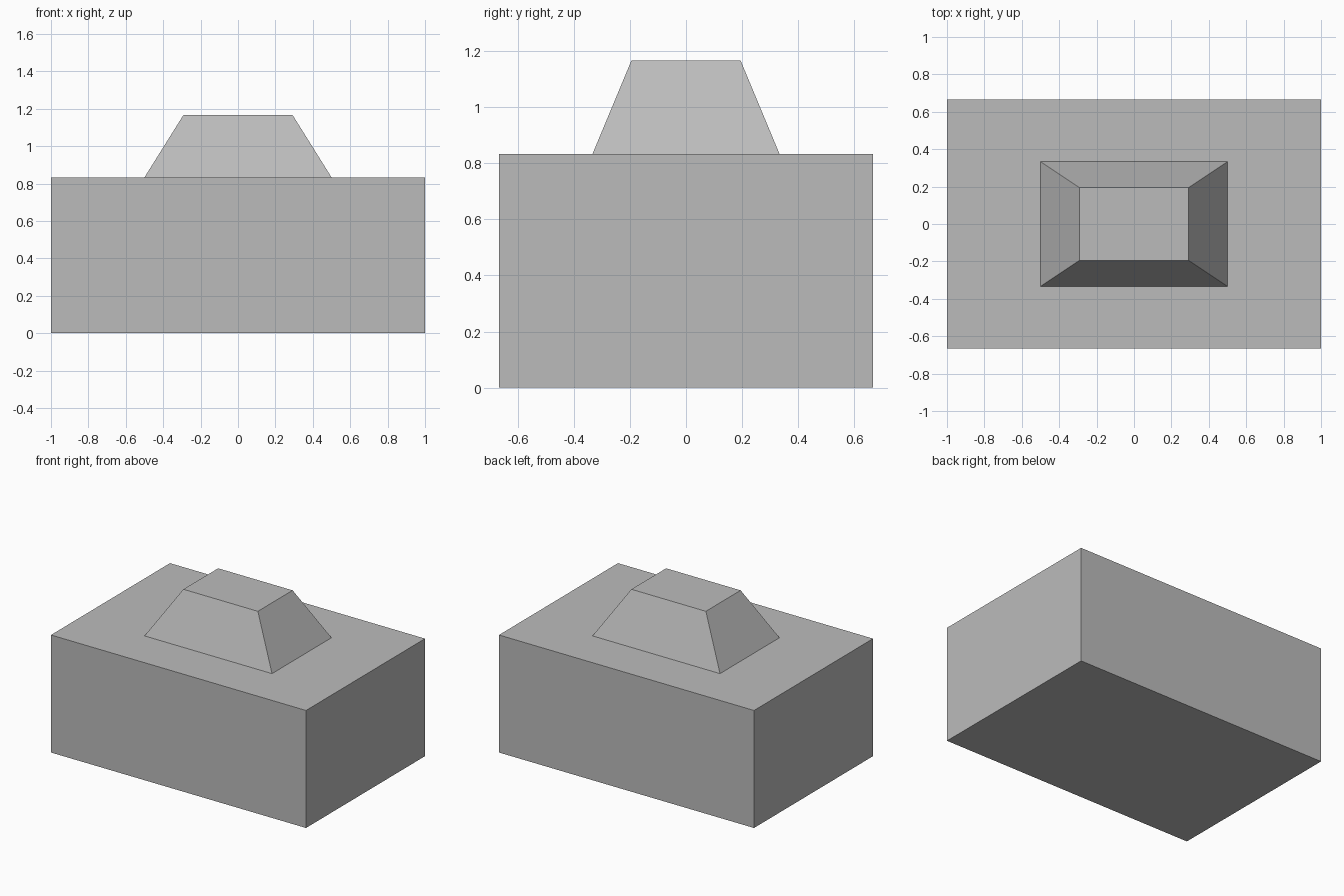
import bpy
import bmesh
from mathutils import Vector

default = bpy.data.objects.get("Cube")
if default:
    bpy.data.objects.remove(default, do_unlink=True)

# Plain grey material
GREY = (0.5, 0.5, 0.5, 1.0)
grey = bpy.data.materials.new("plain_grey")
grey.use_nodes = True
grey.diffuse_color = GREY
grey.node_tree.nodes["Principled BSDF"].inputs["Base Color"].default_value = GREY

LENGTH, WIDTH, BODY_HEIGHT = 2.0, 1.333, 0.833
RISE = 0.333

# Block body
bm = bmesh.new()
bmesh.ops.create_cube(bm, size=1)
for v in bm.verts:
    v.co = Vector((v.co.x * LENGTH, v.co.y * WIDTH, (v.co.z + 0.5) * BODY_HEIGHT))


def scale_face(face, factor):
    for v in face.verts:
        v.co.x *= factor
        v.co.y *= factor


# Tapered raised centre: inset the top face, then extrude and narrow it
top = max(bm.faces, key=lambda f: f.calc_center_median().z)
bmesh.ops.inset_individual(bm, faces=[top], thickness=0.1)
scale_face(top, 0.5 * LENGTH / (2 * max(v.co.x for v in top.verts)))
for v in top.verts:
    v.co.y = (1 if v.co.y > 0 else -1) * WIDTH / 4
raised = bmesh.ops.extrude_discrete_faces(bm, faces=[top])["faces"][0]
bmesh.ops.translate(bm, verts=raised.verts, vec=(0, 0, RISE))
scale_face(raised, 0.584)

bmesh.ops.recalc_face_normals(bm, faces=bm.faces)
mesh = bpy.data.meshes.new("stepped_block")
bm.to_mesh(mesh)
bm.free()
mesh.materials.append(grey)
block = bpy.data.objects.new("stepped_block", mesh)
bpy.context.collection.objects.link(block)
